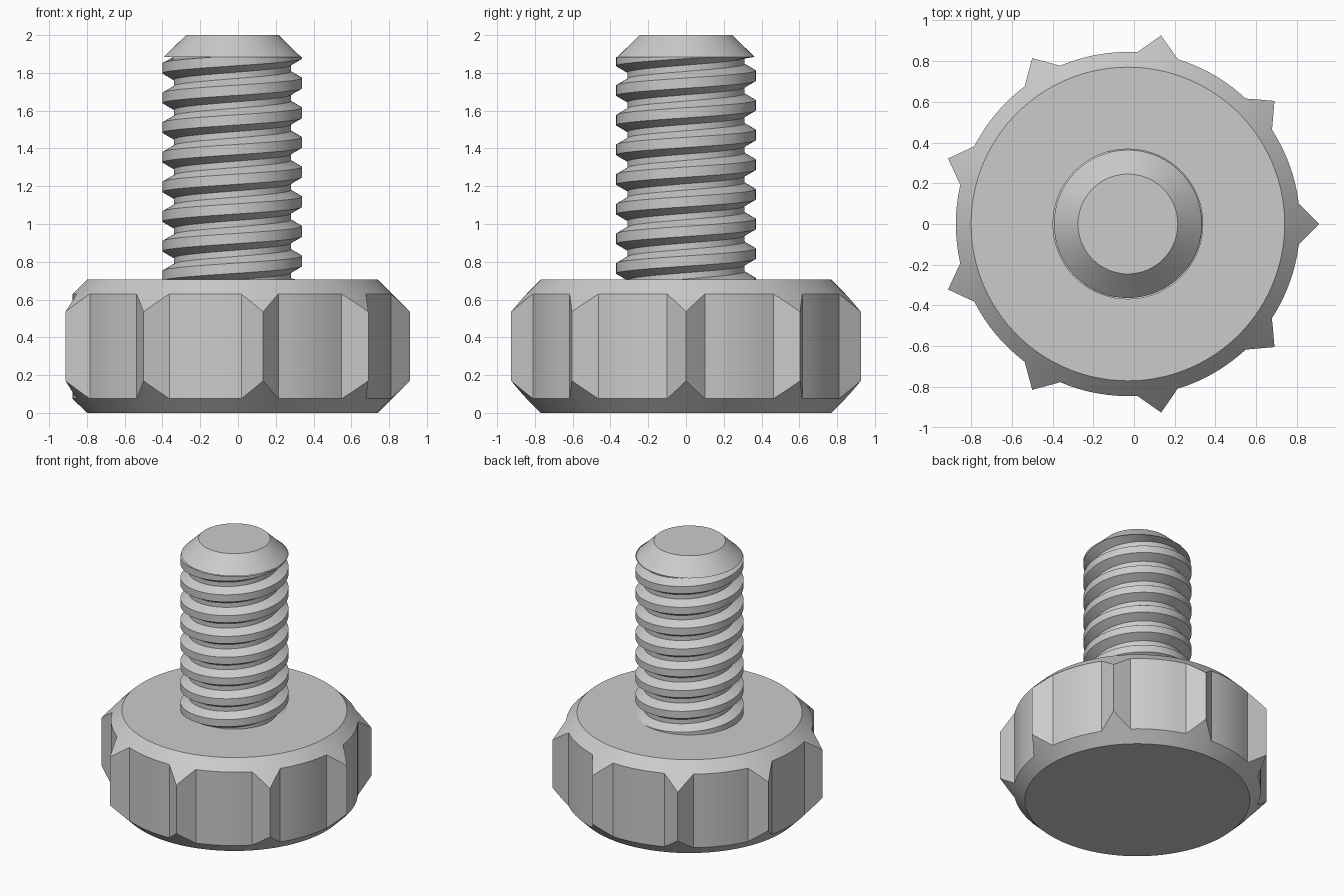
import bpy, bmesh
from math import sin, cos, pi, radians, atan2, hypot

if "Cube" in bpy.data.objects:
    bpy.data.objects.remove(bpy.data.objects["Cube"])

CX = -0.03  # shared axis of head and shank


def finish(name, bm, angle=20):
    bmesh.ops.remove_doubles(bm, verts=bm.verts, dist=1e-5)
    mesh = bpy.data.meshes.new(name)
    bm.to_mesh(mesh)
    bm.free()
    ob = bpy.data.objects.new(name, mesh)
    ob.location.x = CX
    bpy.context.collection.objects.link(ob)
    bpy.ops.object.select_all(action='DESELECT')
    ob.select_set(True)
    bpy.context.view_layer.objects.active = ob
    bpy.ops.object.shade_smooth_by_angle(angle=radians(angle))


def bridge(bm, low, high):
    n = len(low)
    for i in range(n):
        k = (i + 1) % n
        bm.faces.new((low[i], low[k], high[k], high[i]))


def circle(bm, r, z, n=96):
    return [bm.verts.new((r * cos(2 * pi * i / n), r * sin(2 * pi * i / n), z))
            for i in range(n)]


# Grip head: round body with nine pointed teeth, 45-degree chamfers top and bottom
R, TIP, FLAT, H = 0.845, 0.94, 0.77, 0.705
half = math_half = 0.1 / 0.845
outline = []
for t in range(9):
    a0 = t * 2 * pi / 9
    for i in range(8):
        s = i / 4 - 1
        x, y = TIP - 0.1 * abs(s), 0.1 * s
        outline.append((a0 + atan2(y, x), hypot(x, y)))
    for i in range(8):
        outline.append((a0 + half + (2 * pi / 9 - 2 * half) * i / 8, R))


def ring(bm, f):
    out = []
    for a, r in outline:
        rr, z = f(r)
        out.append(bm.verts.new((rr * cos(a), rr * sin(a), z)))
    return out


bm = bmesh.new()
rings = [ring(bm, lambda r: (FLAT, 0)),
         ring(bm, lambda r: (r, r - FLAT)),
         ring(bm, lambda r: (r, H - (r - FLAT))),
         ring(bm, lambda r: (FLAT, H))]
for low, high in zip(rings, rings[1:]):
    bridge(bm, low, high)
bm.faces.new(rings[0][::-1])
bm.faces.new(rings[-1])
finish("grip_head", bm)

# Threaded shank: helical sweep of a trapezoid tooth, clipped at both ends
PITCH, N, Z0, Z1 = 0.157, 72, 0.70, 1.885
PROFILE = [(-0.062, 0.31), (-0.027, 0.37), (0.027, 0.37), (0.062, 0.31)]
bm = bmesh.new()
rows = []
for turn in range(-8, 3):
    for dz, r in PROFILE:
        row = []
        for i in range(N + 1):
            a = 2 * pi * i / N
            z = 1.746 + PITCH * (turn + i / N) + dz
            row.append(bm.verts.new((r * cos(a), r * sin(a), min(max(z, Z0), Z1))))
        rows.append(row)
for low, high in zip(rows, rows[1:]):
    for i in range(N):
        quad = (low[i], low[i + 1], high[i + 1], high[i])
        zs = [v.co.z for v in quad]
        if max(zs) - min(zs) > 1e-6:
            bm.faces.new(quad)
bmesh.ops.delete(bm, geom=[v for v in bm.verts if not v.link_faces], context='VERTS')
finish("threaded_shank", bm, 30)

# Chamfered tip of the shank
bm = bmesh.new()
low, high = circle(bm, 0.363, Z1), circle(bm, 0.245, 2.0)
bridge(bm, low, high)
bm.faces.new(low[::-1])
bm.faces.new(high)
finish("shank_tip", bm)
